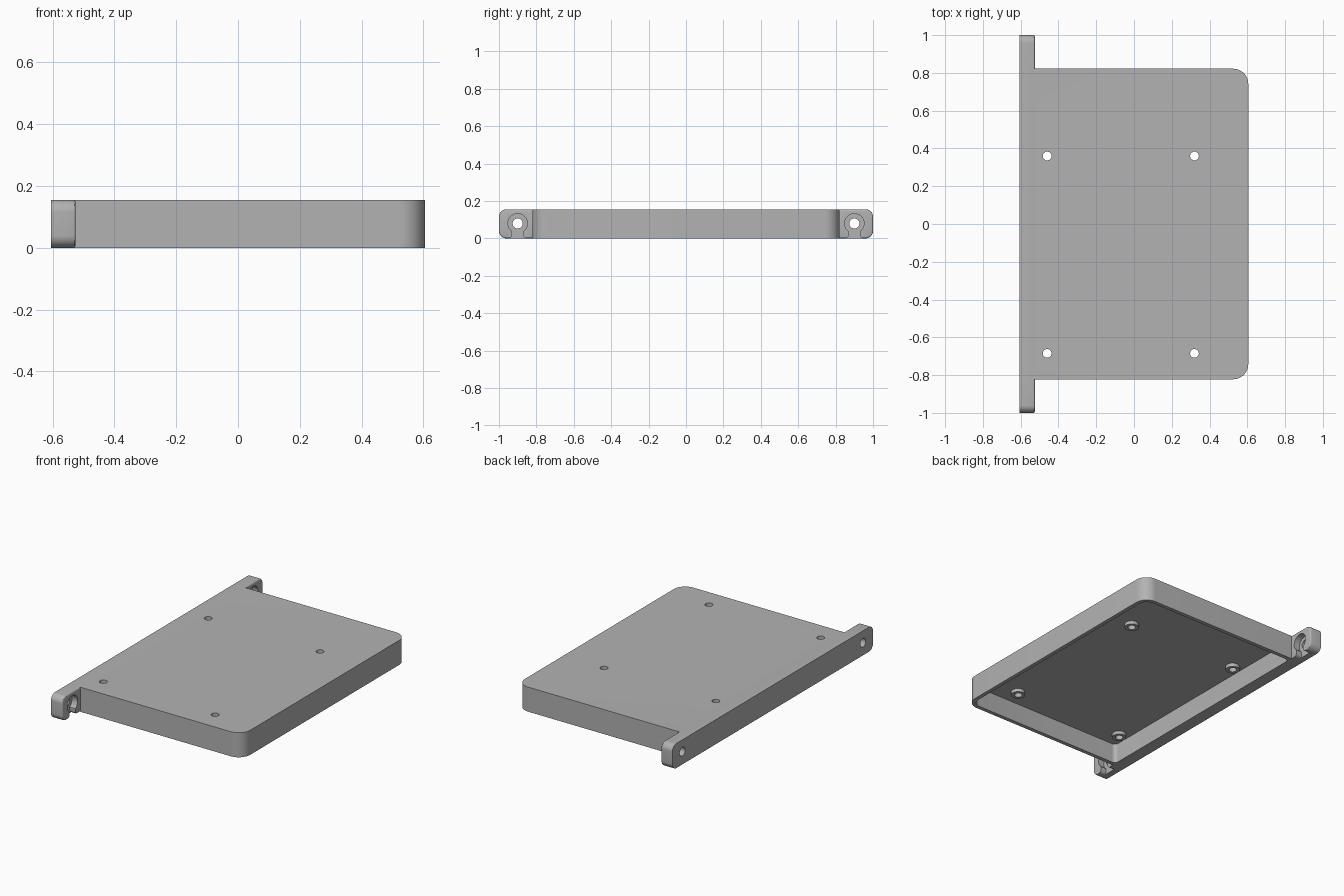
import bpy, bmesh, math
from mathutils import Vector

if "Cube" in bpy.data.objects:
    bpy.data.objects.remove(bpy.data.objects["Cube"])

grey = bpy.data.materials.new("plain grey")
grey.use_nodes = True
COLOUR = (0.45, 0.45, 0.45, 1)
grey.diffuse_color = COLOUR
grey.node_tree.nodes["Principled BSDF"].inputs["Base Color"].default_value = COLOUR

HEIGHT, BACK, EDGE = 0.155, -0.605, 0.605
EAR_FACE, SIDE, WALL, PLATE = -0.525, 0.822, 0.025, 0.03


def rounded(u0, u1, v0, v1, radii, steps=10):
    """Rounded rectangle, radii from the lower left corner anticlockwise."""
    corners = [(u0, v0, 1, 1), (u1, v0, -1, 1), (u1, v1, -1, -1), (u0, v1, 1, -1)]
    pts = []
    for i, ((u, v, su, sv), r) in enumerate(zip(corners, radii)):
        if r == 0:
            pts.append((u, v))
            continue
        for k in range(steps + 1):
            a = math.pi * (1 + i / 2 + k / steps / 2)
            pts.append((u + su * r + r * math.cos(a), v + sv * r + r * math.sin(a)))
    return pts


def circle(u, v, r, n=32):
    return [(u + r * math.cos(2 * math.pi * k / n), v + r * math.sin(2 * math.pi * k / n))
            for k in range(n)]


def prism(name, pts, lo, hi, axis="Z", soften=0):
    """Extrude a profile along Z (profile in xy) or X (profile in yz)."""
    bm = bmesh.new()
    place = (lambda p: (p[0], p[1], lo)) if axis == "Z" else (lambda p: (lo, p[0], p[1]))
    face = bm.faces.new([bm.verts.new(place(p)) for p in pts])
    step = Vector((0, 0, hi - lo)) if axis == "Z" else Vector((hi - lo, 0, 0))
    new = bmesh.ops.extrude_face_region(bm, geom=[face])["geom"]
    top = [g for g in new if isinstance(g, bmesh.types.BMVert)]
    bmesh.ops.translate(bm, verts=top, vec=step)
    bmesh.ops.recalc_face_normals(bm, faces=bm.faces)
    if soften:
        rim = [e for e in bm.edges if all(v in top for v in e.verts)]
        bmesh.ops.bevel(bm, geom=rim, offset=soften, segments=3, profile=0.5, affect="EDGES")
    mesh = bpy.data.meshes.new(name)
    bm.to_mesh(mesh)
    bm.free()
    mesh.materials.append(grey)
    obj = bpy.data.objects.new(name, mesh)
    bpy.context.collection.objects.link(obj)
    return obj


def combine(target, other, operation):
    mod = target.modifiers.new(operation, "BOOLEAN")
    mod.operation, mod.object, mod.solver = operation, other, "EXACT"
    bpy.context.view_layer.objects.active = target
    bpy.ops.object.modifier_apply(modifier=mod.name)
    bpy.data.objects.remove(other)


# Tray body, joined to the long mounting bar whose ends form the ears
tray = prism("mounting_tray", rounded(BACK + 0.01, EDGE, -SIDE, SIDE, (0, 0.08, 0.08, 0)), 0, HEIGHT)
bar = prism("mounting_bar", rounded(-1, 1, 0, HEIGHT, (0.04,) * 4), BACK, EAR_FACE, "X", 0.008)
combine(tray, bar, "UNION")

# Hollow underside
hollow = prism("hollow", rounded(EAR_FACE, EDGE - WALL, -SIDE + WALL, SIDE - WALL,
                                 (0.025, 0.055, 0.055, 0.025)), -0.1, HEIGHT - PLATE)
combine(tray, hollow, "DIFFERENCE")

# Raised collars and through holes for the four screws
for x in (-0.46, 0.32):
    for y in (-0.685, 0.36):
        collar = prism("collar", circle(x, y, 0.042), HEIGHT - PLATE - 0.022, HEIGHT - PLATE / 2)
        combine(tray, collar, "UNION")
        combine(tray, prism("screw_hole", circle(x, y, 0.023), -0.1, 0.3), "DIFFERENCE")


def keyhole(centre):
    """Round pocket with a neck that flares out at the lower edge."""
    z, r, neck, flare = 0.08, 0.052, 0.03, 0.02
    start = math.asin(neck / r)
    arc = [(r * math.sin(a), z - r * math.cos(a))
           for a in (start + (2 * math.pi - 2 * start) * k / 32 for k in range(33))]
    curve = [(neck + flare * (1 - math.cos(k * math.pi / 12)), flare * (1 - math.sin(k * math.pi / 12)))
             for k in range(7)]
    right = [(neck + flare, -0.05)] + curve[::-1]
    left = [(-u, v) for u, v in right[::-1]]
    return [(centre + u, v) for u, v in right + arc + left]


# Ear pockets and bolt holes
for y in (-0.9, 0.9):
    combine(tray, prism("pocket", keyhole(y), EAR_FACE - 0.04, EAR_FACE + 0.05, "X"), "DIFFERENCE")
    combine(tray, prism("bolt_hole", circle(y, 0.08, 0.027), BACK - 0.1, EAR_FACE + 0.05, "X"), "DIFFERENCE")

bpy.ops.object.select_all(action="DESELECT")
tray.select_set(True)
bpy.context.view_layer.objects.active = tray
bpy.ops.object.shade_smooth_by_angle(angle=math.radians(30))
